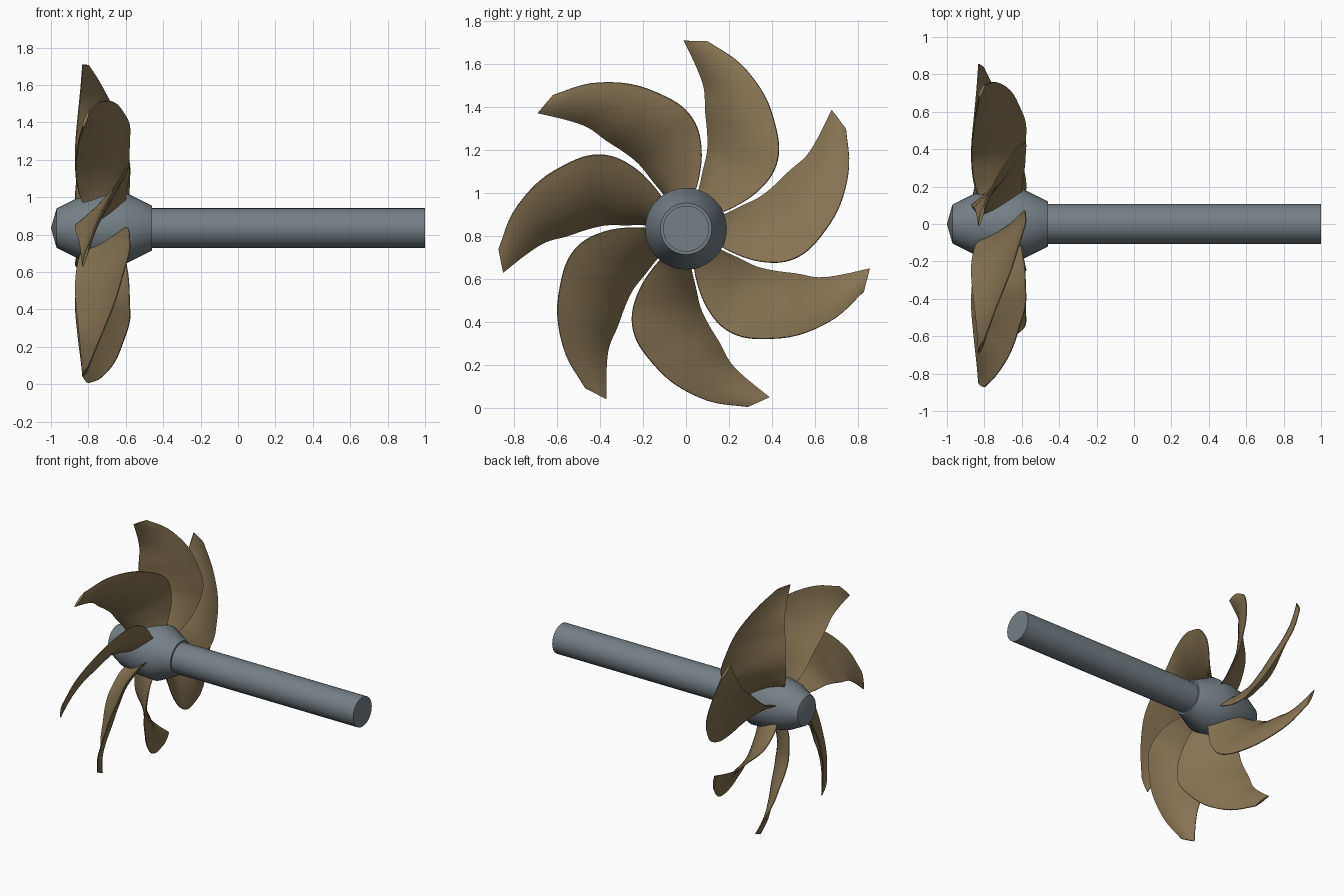
import bpy, bmesh, math
from mathutils import Vector, Matrix

if "Cube" in bpy.data.objects:
    bpy.data.objects.remove(bpy.data.objects["Cube"])

AXIS_Z = 0.835
BLADES = 7


def material(name, rgb):
    m = bpy.data.materials.new(name)
    m.diffuse_color = (*rgb, 1)
    m.use_nodes = True
    m.node_tree.nodes["Principled BSDF"].inputs["Base Color"].default_value = m.diffuse_color
    return m


steel = material("grey steel", (0.175, 0.215, 0.24))
bronze = material("dull bronze", (0.24, 0.172, 0.085))


def finish(bm, name, mat, angle):
    bmesh.ops.recalc_face_normals(bm, faces=bm.faces[:])
    me = bpy.data.meshes.new(name)
    bm.to_mesh(me)
    bm.free()
    me.materials.append(mat)
    ob = bpy.data.objects.new(name, me)
    bpy.context.collection.objects.link(ob)
    bpy.ops.object.select_all(action='DESELECT')
    ob.select_set(True)
    bpy.context.view_layer.objects.active = ob
    bpy.ops.object.shade_smooth_by_angle(angle=math.radians(angle))
    return ob


def lathe(name, profile, segments, mat):
    """Spin (x, radius) points around the shaft axis."""
    bm = bmesh.new()
    vs = [bm.verts.new((x, 0, r)) for x, r in profile]
    es = [bm.edges.new(p) for p in zip(vs, vs[1:])]
    bmesh.ops.spin(bm, geom=vs + es, cent=(0, 0, 0), axis=(1, 0, 0),
                   angle=2 * math.pi, steps=segments)
    bmesh.ops.remove_doubles(bm, verts=bm.verts[:], dist=1e-4)
    bmesh.ops.translate(bm, verts=bm.verts[:], vec=(0, 0, AXIS_Z))
    return finish(bm, name, mat, 40)


def curve(points, steps):
    """Smooth path through the points (Catmull-Rom)."""
    p = [Vector(q) for q in points]
    p = [2 * p[0] - p[1]] + p + [2 * p[-1] - p[-2]]
    n = len(p) - 3
    out = []
    for k in range(steps + 1):
        i = min(int(k * n / steps), n - 1)
        t = k * n / steps - i
        a, b, c, d = p[i:i + 4]
        out.append(0.5 * (2 * b + (c - a) * t + (2 * a - 5 * b + 4 * c - d) * t * t
                          + (3 * b - a - 3 * c + d) * t ** 3))
    return out


# Hub and shaft
lathe("hub", [(-1, 0), (-0.97, 0.105), (-0.86, 0.16), (-0.73, 0.185),
              (-0.6, 0.19), (-0.46, 0.12), (-0.46, 0)], 32, steel)
lathe("shaft", [(-0.5, 0), (-0.5, 0.107), (1, 0.107), (1, 0)], 32, steel)

# Blade edges from root to tip, relative to the shaft axis
trailing = [(-0.60, 0.11, 0.06), (-0.60, 0.20, 0.09), (-0.585, 0.31, 0.155),
            (-0.58, 0.395, 0.245), (-0.58, 0.43, 0.345), (-0.61, 0.42, 0.46),
            (-0.66, 0.365, 0.62), (-0.735, 0.25, 0.77), (-0.80, 0.10, 0.872)]
leading = [(-0.80, 0.03, 0.11), (-0.84, 0.06, 0.18), (-0.86, 0.08, 0.27),
           (-0.868, 0.10, 0.36), (-0.868, 0.10, 0.45), (-0.86, 0.09, 0.55),
           (-0.85, 0.085, 0.65), (-0.84, 0.05, 0.75), (-0.83, -0.01, 0.875)]


def blade(index, steps=32, chord=10):
    bm = bmesh.new()
    rings = []
    for k, (a, b) in enumerate(zip(curve(leading, steps), curve(trailing, steps))):
        s = k / steps
        flat = (b - a).normalized()
        up = flat.cross(Vector((0, 0, 1)))
        up = (up if up.x > 0 else -up).normalized()
        camber = 0.03 * min(1, (1 - s) * 3)
        thick = 0.014 * (1 - 0.6 * s)
        top, bottom = [], []
        for j in range(chord + 1):
            t = j / chord
            bulge = 4 * t * (1 - t)
            mid = a.lerp(b, t) + up * camber * bulge
            half = up * (0.003 + thick * bulge)
            top.append(bm.verts.new(mid + half))
            bottom.append(bm.verts.new(mid - half))
        rings.append(top + bottom[::-1])
    n = len(rings[0])
    for r, q in zip(rings, rings[1:]):
        for j in range(n):
            bm.faces.new((r[j], r[(j + 1) % n], q[(j + 1) % n], q[j]))
    # root and tip caps
    for r in (rings[0], rings[-1]):
        for j in range(chord):
            bm.faces.new((r[j], r[j + 1], r[n - 2 - j], r[n - 1 - j]))
    turn = Matrix.Rotation(2 * math.pi * index / BLADES, 4, 'X')
    bm.transform(Matrix.Translation((0, 0, AXIS_Z)) @ turn)
    return finish(bm, f"blade_{index + 1}", bronze, 50)


for i in range(BLADES):
    blade(i)
